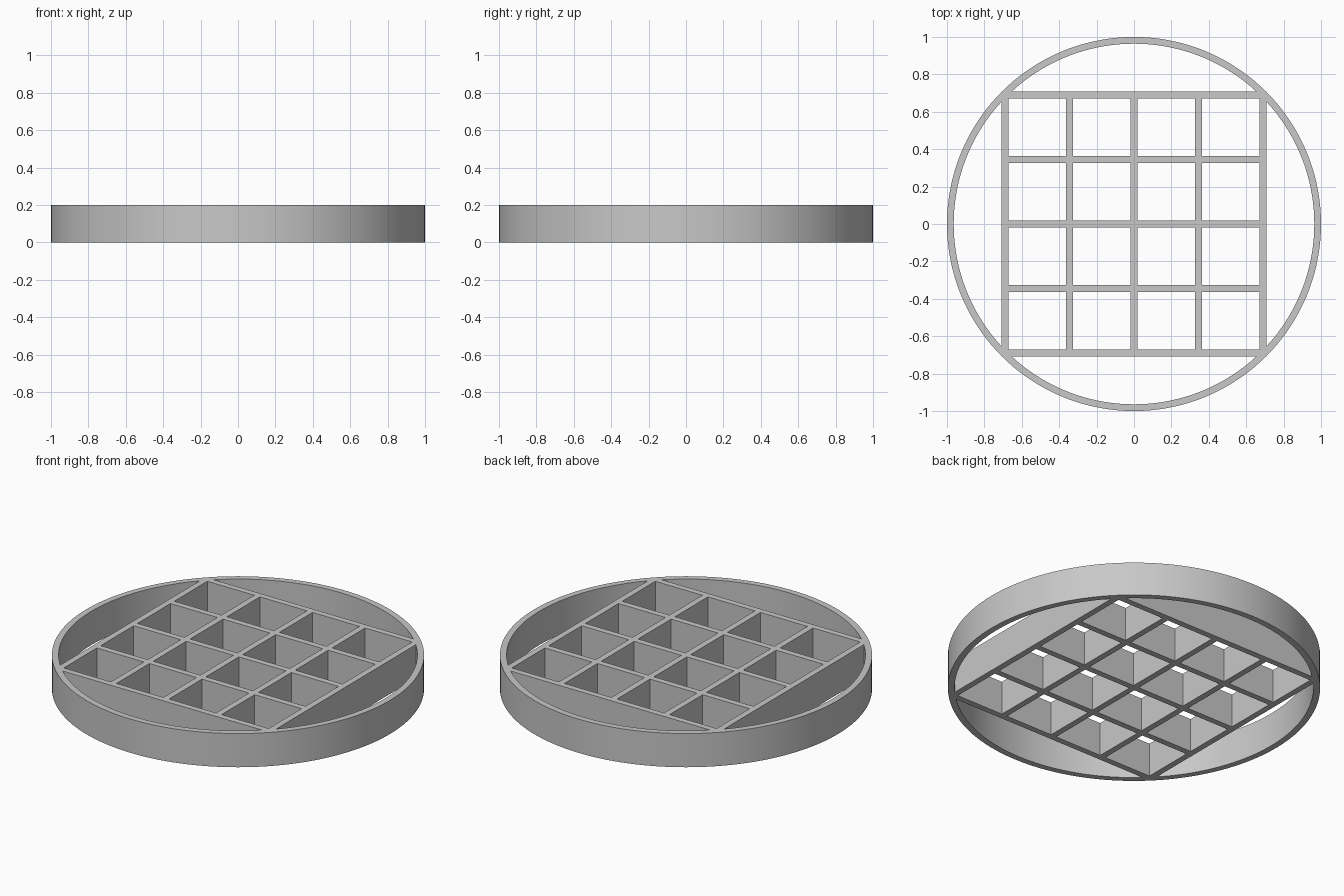
import bpy
import bmesh
from math import acos, asin, cos, sin, pi

cube = bpy.data.objects.get("Cube")
if cube:
    bpy.data.objects.remove(cube)

OUTER, INNER = 1.0, 0.964      # rim radii
HEIGHT = 0.2
PITCH, BAR = 0.345, 0.036      # bar spacing and thickness
FRAME = 2 * PITCH + BAR / 2    # outer face of the square frame

grey = bpy.data.materials.new("grey_metal")
grey.use_nodes = True
colour = (0.58, 0.58, 0.58, 1)
grey.diffuse_color = colour
grey.node_tree.nodes["Principled BSDF"].inputs["Base Color"].default_value = colour

profile = bpy.data.curves.new("grate_profile", "CURVE")
profile.dimensions = "2D"
profile.fill_mode = "BOTH"
profile.extrude = HEIGHT / 2


def outline(points):
    spline = profile.splines.new("POLY")
    spline.points.add(len(points) - 1)
    for point, (x, y) in zip(spline.points, points):
        point.co = (x, y, 0, 1)
    spline.use_cyclic_u = True


def arc(radius, start, end, steps):
    angles = [start + (end - start) * i / steps for i in range(steps + 1)]
    return [(radius * cos(a), radius * sin(a)) for a in angles]


# Outer rim
outline(arc(OUTER, 0, 2 * pi, 144)[:-1])

# Four openings between the rim and the square frame
half = acos(FRAME / INNER)
for side in range(4):
    middle = side * pi / 2
    outline(arc(INNER, middle - half, middle + half, 36))

# Square cells of the grid
h = (PITCH - BAR) / 2
for i in range(4):
    for j in range(4):
        x, y = (i - 1.5) * PITCH, (j - 1.5) * PITCH
        outline([(x - h, y - h), (x + h, y - h), (x + h, y + h), (x - h, y + h)])

# Solid grate made from the profile
grate = bpy.data.objects.new("round_grate", profile)
bpy.context.collection.objects.link(grate)
bpy.ops.object.select_all(action="DESELECT")
grate.select_set(True)
bpy.context.view_layer.objects.active = grate
bpy.ops.object.convert(target="MESH")
grate = bpy.context.object
grate.name = "round_grate"

bm = bmesh.new()
bm.from_mesh(grate.data)
bmesh.ops.remove_doubles(bm, verts=bm.verts, dist=0.0001)
bmesh.ops.translate(bm, verts=bm.verts, vec=(0, 0, HEIGHT / 2))
bmesh.ops.recalc_face_normals(bm, faces=bm.faces)
bm.to_mesh(grate.data)
bm.free()

grate.data.materials.clear()
grate.data.materials.append(grey)
bpy.ops.object.shade_smooth_by_angle(angle=pi / 6)
